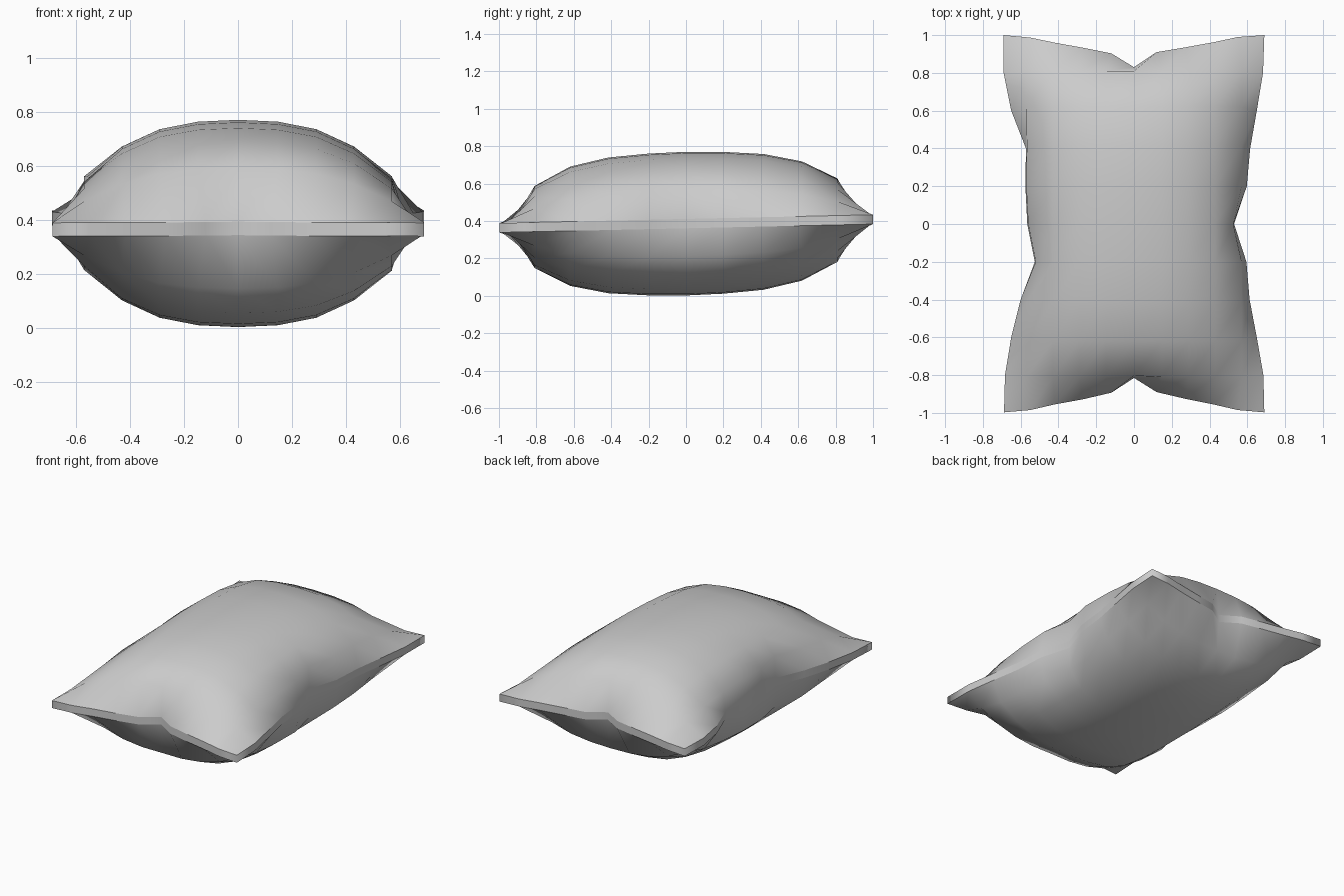
import bpy, bmesh

if "Cube" in bpy.data.objects:
    bpy.data.objects.remove(bpy.data.objects["Cube"])

N = 10                                   # grid cells along each side of the cushion
HALF_SEAM, MID, TILT = 0.025, 0.386, 0.0225
xs = [0, 0.148, 0.29, 0.43, 0.57, 0.69]  # column positions from the centre out
ys = [0, 0.2, 0.415, 0.62, 0.81, 1.0]    # row positions from the centre out
px = [1, 0.982, 0.91, 0.74, 0.45, 0.065] # puffiness across the width
py = [1, 0.987, 0.945, 0.83, 0.58, 0.065] # puffiness along the length

# Pinched seam outline, listed from negative to positive
left = [0.688, 0.683, 0.65, 0.60, 0.525, 0.565, 0.575, 0.572, 0.65, 0.69, 0.69]
right = [0.69, 0.685, 0.65, 0.612, 0.595, 0.53, 0.597, 0.615, 0.65, 0.683, 0.69]
front = [0.997, 0.985, 0.955, 0.928, 0.893, 0.815, 0.89, 0.925, 0.955, 0.985, 0.997]
back = [1.0, 0.987, 0.96, 0.933, 0.903, 0.83, 0.91, 0.935, 0.962, 0.99, 1.0]
end_x = [0, 0.12, 0.27, 0.42, 0.55, 0.69]
side_y = [0, 0.2, 0.4, 0.6, 0.8, 1.0]


def point(i, j, side):
    """Position of a grid point on the upper (+1) or lower (-1) panel."""
    a, b = abs(i - 5), abs(j - 5)
    sx, sy = (1 if i >= 5 else -1), (1 if j >= 5 else -1)
    edge_x = (right if sx > 0 else left)[j]
    edge_y = (back if sy > 0 else front)[i]
    rim = a == 5 or b == 5
    if a == 5:
        x, y = edge_x, (edge_y if b == 5 else side_y[b])
    elif b == 5:
        x, y = end_x[a], edge_y
    else:
        x = min(xs[a], edge_x - 0.005) if a == 4 else xs[a]
        y = min(ys[b], edge_y - 0.012) if b == 4 else ys[b]
    h = HALF_SEAM if rim else 0.384 * px[a] * py[b]
    return sx * x, sy * y, MID + TILT * sy * y + side * h


bm = bmesh.new()
panels = {}
# Upper and lower puffed panels
for side in (1, -1):
    g = [[bm.verts.new(point(i, j, side)) for j in range(N + 1)] for i in range(N + 1)]
    panels[side] = g
    for i in range(N):
        for j in range(N):
            bm.faces.new((g[i][j], g[i + 1][j], g[i + 1][j + 1], g[i][j + 1]))

# Seam strip joining the panels
loop = ([(i, 0) for i in range(N)] + [(N, j) for j in range(N)]
        + [(i, N) for i in range(N, 0, -1)] + [(0, j) for j in range(N, 0, -1)])
for (i, j), (k, l) in zip(loop, loop[1:] + loop[:1]):
    up, low = panels[1], panels[-1]
    bm.faces.new((low[i][j], low[k][l], up[k][l], up[i][j]))
    for g in (up, low):
        bm.edges.get((g[i][j], g[k][l])).smooth = False

bmesh.ops.recalc_face_normals(bm, faces=bm.faces)
for f in bm.faces:
    f.smooth = True
mesh = bpy.data.meshes.new("pillow")
bm.to_mesh(mesh)
bm.free()
pillow = bpy.data.objects.new("pillow", mesh)
bpy.context.collection.objects.link(pillow)
